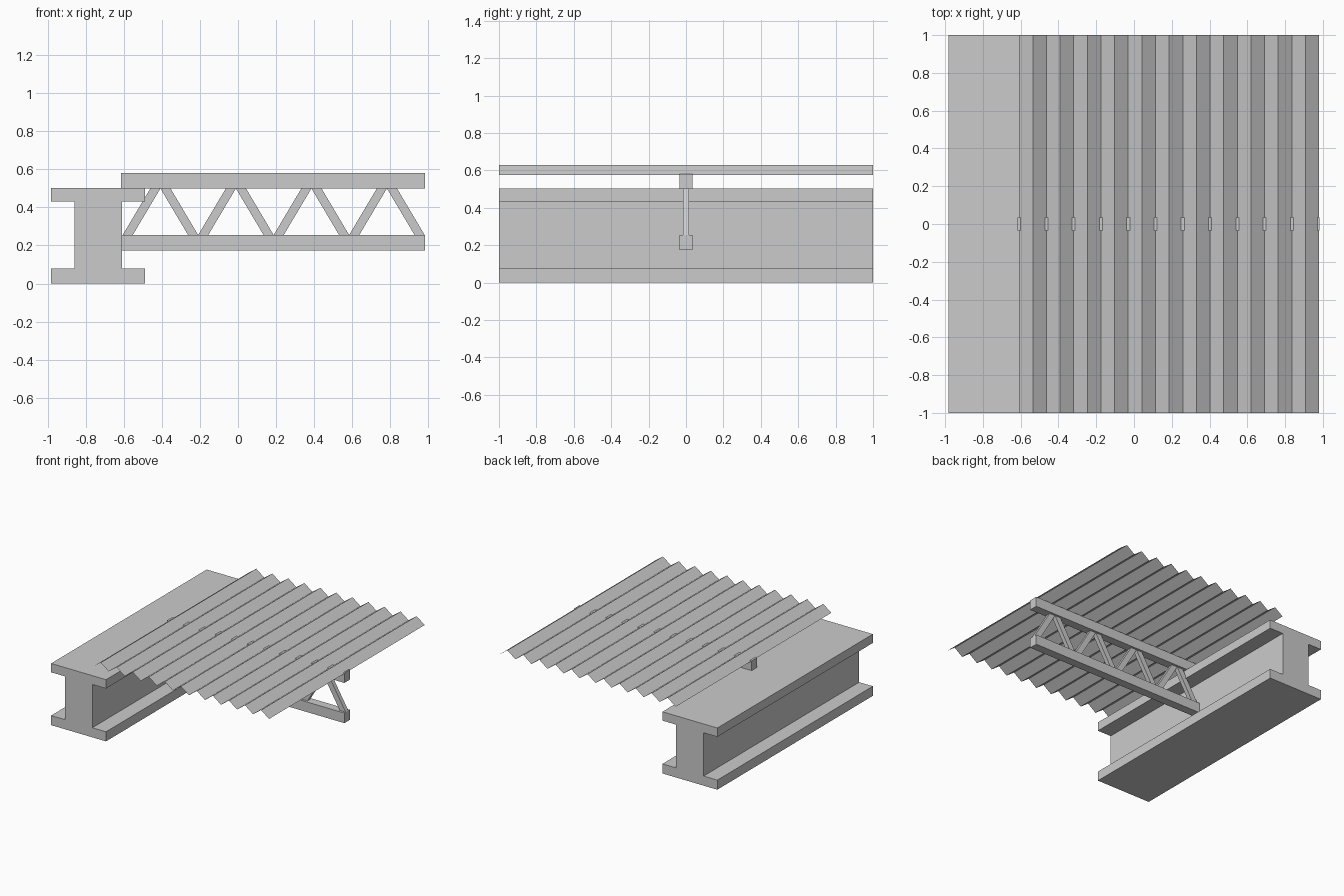
import bpy

if "Cube" in bpy.data.objects:
    bpy.data.objects.remove(bpy.data.objects["Cube"])


def make_object(name, verts, faces):
    mesh = bpy.data.meshes.new(name)
    mesh.from_pydata(verts, [], faces)
    mesh.update()
    obj = bpy.data.objects.new(name, mesh)
    bpy.context.collection.objects.link(obj)
    return obj


def extrude_y(name, profile, half):
    """Closed solid from a counter-clockwise (x, z) profile, from -half to half in y."""
    n = len(profile)
    verts = [(x, y, z) for y in (-half, half) for x, z in profile]
    faces = [tuple(range(n)), tuple(reversed(range(n, 2 * n)))]
    faces += [(i, i + n, (i + 1) % n + n, (i + 1) % n) for i in range(n)]
    return make_object(name, verts, faces)


def bar(name, x0, x1, z0, z1, half):
    return extrude_y(name, [(x0, z0), (x1, z0), (x1, z1), (x0, z1)], half)


# Main I-beam: one half of the profile, mirrored about the web centre
cx, flange, web = -0.735, 0.247, 0.124
right = [(flange, 0), (flange, 0.078), (web, 0.078),
         (web, 0.43), (flange, 0.43), (flange, 0.502)]
profile = [(cx + x, z) for x, z in right] + [(cx - x, z) for x, z in reversed(right)]
extrude_y("main_beam", profile, 1.0)

# Joist chords
LEFT, RIGHT = -0.616, 0.982
Z_LOW, Z_HIGH = 0.255, 0.5
bar("joist_top_chord", LEFT, RIGHT, Z_HIGH, 0.581, 0.035)
bar("joist_bottom_chord", LEFT, RIGHT, 0.173, Z_LOW, 0.035)

# Joist web: pairs of slanted struts meeting at each peak
PITCH, WIDTH, RUN = 0.397, 0.053, 0.1985
for i in range(4):
    peak = -0.408 + i * PITCH
    for side, s in (("rising", -1), ("falling", 1)):
        pts = [(peak + s * RUN, Z_LOW), (peak + s * (RUN - WIDTH), Z_LOW),
               (peak, Z_HIGH), (peak + s * WIDTH, Z_HIGH)]
        if s > 0:
            pts.reverse()
        extrude_y(f"joist_strut_{side}_{i + 1}", pts, 0.017)

# Corrugated roof deck: a thin zigzag sheet with 11 ridges
RIDGES, X0, X1 = 11, -0.608, 0.98
n = 2 * RIDGES
verts = [(X0 + (X1 - X0) * i / n, y, 0.628 if i % 2 else 0.575)
         for i in range(n + 1) for y in (-1, 1)]
faces = [(2 * i, 2 * i + 2, 2 * i + 3, 2 * i + 1) for i in range(n)]
make_object("roof_deck", verts, faces)
